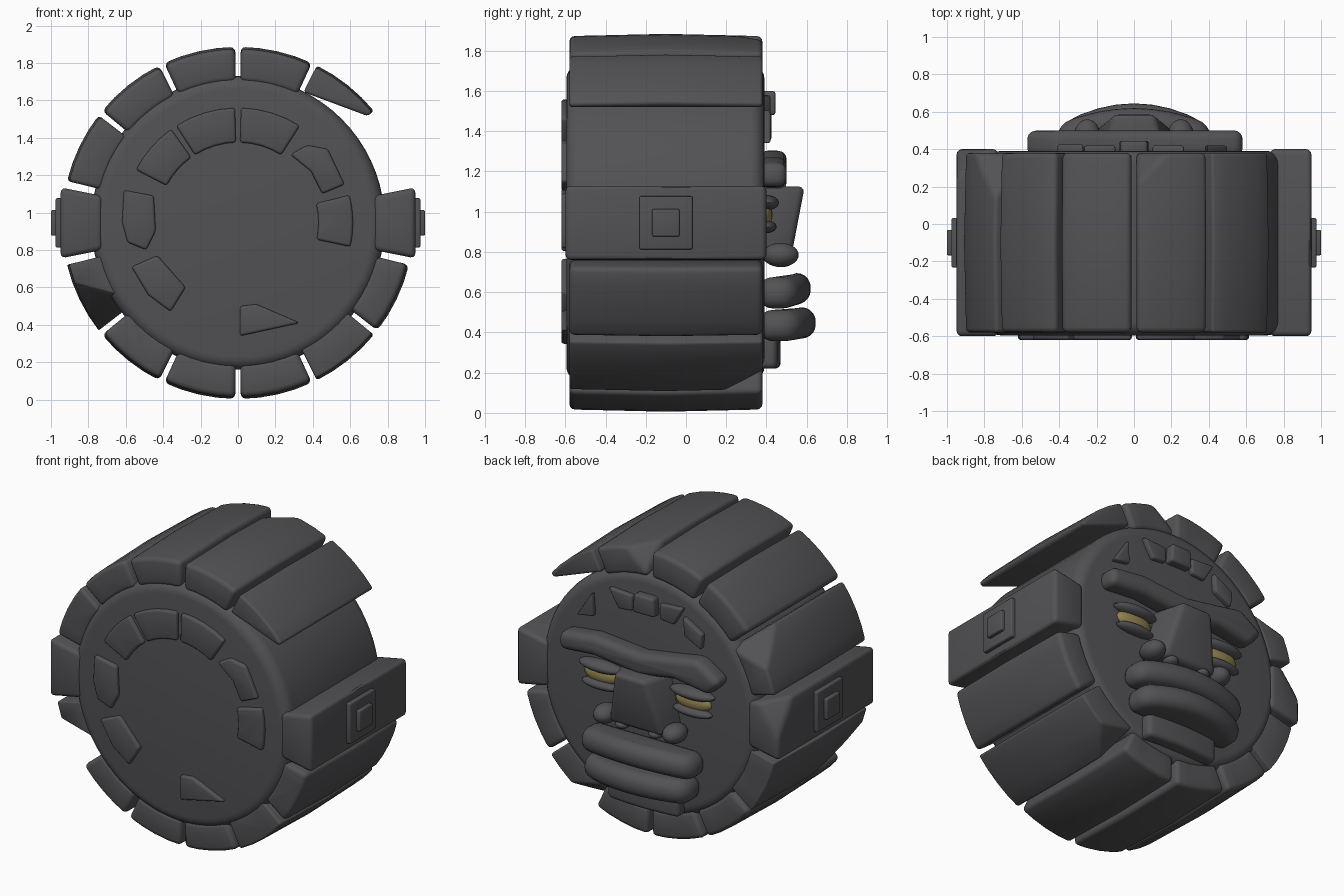
import bpy, bmesh, math
from mathutils import Vector

if "Cube" in bpy.data.objects:
    bpy.data.objects.remove(bpy.data.objects["Cube"])

CZ = 0.945          # height of the drum axis
PITCH = 360 / 14    # angle between staves


def material(name, rgb):
    m = bpy.data.materials.new(name)
    m.use_nodes = True
    m.diffuse_color = (*rgb, 1)
    m.node_tree.nodes["Principled BSDF"].inputs["Base Color"].default_value = (*rgb, 1)
    return m


STONE = material("dark_stone", (0.085, 0.085, 0.092))
GOLD = material("dull_gold", (0.29, 0.23, 0.08))


def finish(name, bm, mat, bevel=0.0, segments=3):
    """Round the sharp edges and turn the mesh into a smooth shaded object."""
    bmesh.ops.recalc_face_normals(bm, faces=bm.faces)
    if bevel:
        sharp = [e for e in bm.edges if len(e.link_faces) == 2 and e.calc_face_angle() > 0.45]
        bmesh.ops.bevel(bm, geom=sharp, offset=bevel, segments=segments,
                        profile=0.5, affect='EDGES', clamp_overlap=True)
    me = bpy.data.meshes.new(name)
    bm.to_mesh(me)
    bm.free()
    me.materials.append(mat)
    ob = bpy.data.objects.new(name, me)
    bpy.context.collection.objects.link(ob)
    bpy.ops.object.select_all(action='DESELECT')
    ob.select_set(True)
    bpy.context.view_layer.objects.active = ob
    bpy.ops.object.shade_smooth_by_angle(angle=math.radians(35))
    return ob


def loft(name, sections, axis='Y', bevel=0.02, mat=STONE, chips=(), segments=3):
    """Skin equal outlines placed at depths along an axis; chips are cutting planes."""
    place = {'X': lambda p, q, d: (d, p, q),
             'Y': lambda p, q, d: (p, d, q),
             'Z': lambda p, q, d: (p, q, d)}[axis]
    bm = bmesh.new()
    rings = [[bm.verts.new(place(p, q, d)) for p, q in pts] for d, pts in sections]
    n = len(rings[0])
    for a, b in zip(rings, rings[1:]):
        for i in range(n):
            j = (i + 1) % n
            bm.faces.new((a[i], a[j], b[j], b[i]))
    bm.faces.new(rings[0])
    bm.faces.new(rings[-1])
    for point, normal in chips:
        cut = bmesh.ops.bisect_plane(bm, geom=bm.verts[:] + bm.edges[:] + bm.faces[:],
                                     plane_co=point, plane_no=normal, clear_outer=True)
        edges = [e for e in cut['geom_cut'] if isinstance(e, bmesh.types.BMEdge)]
        if edges:
            bmesh.ops.holes_fill(bm, edges=edges)
    return finish(name, bm, mat, bevel, segments)


def prism(name, pts, near, far, **kw):
    return loft(name, [(near, pts), (far, pts)], **kw)


def wedge(mid, half, inner, outer, steps=4):
    """Ring segment outline around the drum axis, in degrees."""
    angles = [math.radians(mid - half + 2 * half * i / steps) for i in range(steps + 1)]
    arc = lambda r, seq: [(r * math.cos(a), CZ + r * math.sin(a)) for a in seq]
    return arc(outer, angles) + arc(inner, angles[::-1])


def grow(pts, k):
    return [(p * k, CZ + (q - CZ) * k) for p, q in pts]


def ellipsoid(name, centre, size, mat=STONE):
    bm = bmesh.new()
    bmesh.ops.create_uvsphere(bm, u_segments=24, v_segments=14, radius=1)
    bmesh.ops.scale(bm, vec=size, verts=bm.verts)
    bmesh.ops.translate(bm, vec=centre, verts=bm.verts)
    return finish(name, bm, mat)


def flip(pts):
    return [(-p, q) for p, q in pts]


# Drum body
rim = wedge(0, 180, 0, 0.785, 72)[:72]
prism("drum", rim, -0.595, 0.39, bevel=0.07, segments=5)


# Staves round the drum, one missing, some chipped at the back
def chip(slot, tangent, along, reach):
    a = math.radians(slot * PITCH)
    radial = Vector((math.cos(a), 0, math.sin(a)))
    side = Vector((-math.sin(a), 0, math.cos(a))) * tangent
    point = radial * 0.93 + side * reach + Vector((0, 0.38 * along, CZ))
    point.y -= 0.1 * along
    return point, (radial * 0.6 + side * 0.7 + Vector((0, 0.6 * along, 0))).normalized()


chipped = {3: (1, 1, 0.12), 6: (-1, 1, 0.06), 12: (-1, 1, 0.1), 8: (1, -1, 0.16)}
for k in range(14):
    if k == 1:
        continue
    chips = [chip(k, *chipped[k])] if k in chipped else []
    if k % 7 == 0:
        pts = wedge(k * PITCH, 11.3, 0.74, 0.967, 1)
        near, far = -0.6, 0.4
        if k == 7:
            chips = [((-0.93, 0.3, 1.08), (-0.5, 0.6, 0.4))]
    else:
        pts = wedge(k * PITCH, 11.95, 0.755, 0.93)
        near, far = -0.58, 0.38
    if k == 2:
        # Broken lower edge, undercut to a point
        chips = [((0.71, 0, 1.51), (-0.35, 0, -0.94))]
    mid = grow(pts, 1.0 if k % 7 == 0 else 1.012)
    loft(f"stave_{k + 1}", [(near, pts), (-0.1, mid), (far, pts)], bevel=0.028, chips=chips)

# Stepped square bosses on the side staves
for side, label in ((1, "left"), (-1, "right")):
    for step, (h, x) in enumerate(((0.132, 0.975), (0.068, 1.0))):
        square = [(-0.1 - h, CZ - h), (-0.1 + h, CZ - h), (-0.1 + h, CZ + h), (-0.1 - h, CZ + h)]
        prism(f"{label}_boss_{step + 1}", square, side * 0.92, side * x, axis='X', bevel=0.008)

# Ring of worn stones on the front
for i, (a, half) in enumerate(((73, 15.5), (107, 15.5), (139, 13.5), (1, 13))):
    prism(f"front_stone_{i + 1}", wedge(a, half, 0.43, 0.615), -0.55, -0.62, bevel=0.015)
broken = [
    [(0.28, 1.31), (0.37, 1.36), (0.48, 1.34), (0.57, 1.15), (0.45, 1.1), (0.39, 1.22)],
    [(-0.45, 1.09), (-0.61, 1.12), (-0.62, 0.95), (-0.59, 0.84), (-0.49, 0.8), (-0.44, 0.9)],
    [(-0.43, 0.77), (-0.57, 0.71), (-0.48, 0.56), (-0.36, 0.47), (-0.28, 0.6)],
    [(0.01, 0.5), (0.1, 0.51), (0.33, 0.41), (0.01, 0.34)],
]
for i, pts in enumerate(broken):
    prism(f"broken_stone_{i + 1}", pts, -0.55, -0.62, bevel=0.015)

# Crest on the forehead
gem = [(-0.08, 1.48), (0.08, 1.48), (0.07, 1.6), (-0.07, 1.6)]
prism("crest_gem", gem, 0.36, 0.445, bevel=0.015)
crest = [(0.1, 1.47), (0.1, 1.57), (0.27, 1.58), (0.2, 1.46)]
prism("crest_left", crest, 0.36, 0.42, bevel=0.012)
prism("crest_right", flip(crest), 0.36, 0.42, bevel=0.012)
prism("crest_shard", [(0.39, 1.51), (0.5, 1.34), (0.38, 1.36)], 0.36, 0.42, bevel=0.01)
prism("crest_block", [(-0.27, 1.53), (-0.41, 1.45), (-0.4, 1.35), (-0.28, 1.41)],
      0.36, 0.425, bevel=0.012)

# Heavy single brow
brow = [(0.58, 1.12), (0.58, 1.24), (0.33, 1.27), (0.0, 1.24), (-0.25, 1.28), (-0.42, 1.31),
        (-0.59, 1.2), (-0.5, 1.1), (-0.25, 1.14), (0.0, 1.1), (0.33, 1.14)]
prism("brow", brow, 0.36, 0.5, bevel=0.045, segments=4)

# Eyes with lids, and nostrils
for side, label in ((1, "left"), (-1, "right")):
    ellipsoid(f"{label}_eye", (side * 0.33, 0.385, 0.985), (0.13, 0.045, 0.06), GOLD)
    ellipsoid(f"{label}_upper_lid", (side * 0.33, 0.4, 1.045), (0.16, 0.062, 0.038))
    ellipsoid(f"{label}_lower_lid", (side * 0.33, 0.4, 0.925), (0.14, 0.05, 0.032))
    ellipsoid(f"{label}_nostril", (side * 0.25, 0.47, 0.785), (0.07, 0.09, 0.06))
    ellipsoid(f"{label}_nostril_bead", (side * 0.12, 0.48, 0.755), (0.045, 0.05, 0.03))

# Nose, jutting out at the top
foot = [(-0.26, 0.36), (0.26, 0.36), (0.19, 0.52), (-0.19, 0.52)]
bridge = [(-0.17, 0.36), (0.17, 0.36), (0.11, 0.59), (-0.11, 0.59)]
loft("nose", [(0.76, foot), (1.125, bridge)], axis='Z', bevel=0.03)


# Lips and chin, bowed outward in plan and drooping at the ends
def bowed(name, half, edge, front, low, high, bevel, droop):
    xs = [half * (i / 4 - 1) for i in range(9)]
    pts = [(x, front - (front - edge) * (x / half) ** 2) for x in xs]
    ob = prism(name, pts + [(half, 0.36), (-half, 0.36)], low, high,
               axis='Z', bevel=bevel, segments=5)
    for v in ob.data.vertices:
        v.co.z -= droop * (v.co.x / half) ** 2


bowed("upper_lip", 0.41, 0.53, 0.62, 0.54, 0.695, 0.07, 0.03)
bowed("lower_lip", 0.38, 0.54, 0.645, 0.37, 0.525, 0.07, 0.02)
bowed("chin", 0.26, 0.45, 0.47, 0.22, 0.38, 0.03, 0.0)
